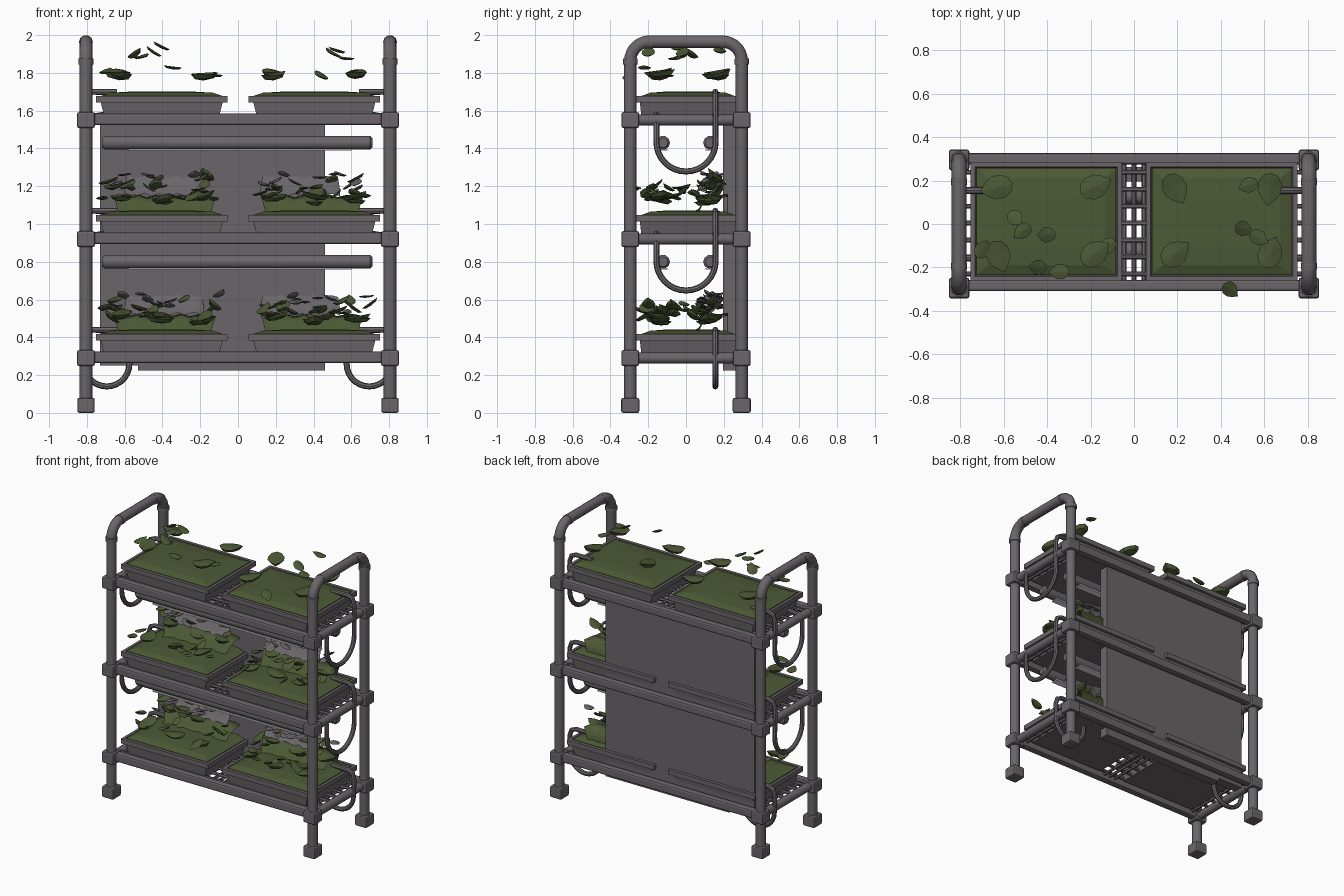
import bpy, bmesh, math, random
from mathutils import Vector, Matrix

if "Cube" in bpy.data.objects:
    bpy.data.objects.remove(bpy.data.objects["Cube"])

random.seed(4)


def material(name, col):
    m = bpy.data.materials.new(name)
    m.diffuse_color = (*col, 1)
    m.use_nodes = True
    m.node_tree.nodes["Principled BSDF"].inputs["Base Color"].default_value = m.diffuse_color
    return m


GREY = material("warm grey metal", (0.145, 0.130, 0.141))
GREEN = material("olive green", (0.073, 0.100, 0.036))
LIGHT = material("pale lamp", (0.78, 0.78, 0.80))


def add_mesh(name, bm, mat, smooth=False):
    bmesh.ops.recalc_face_normals(bm, faces=bm.faces)
    me = bpy.data.meshes.new(name)
    bm.to_mesh(me)
    bm.free()
    me.materials.append(mat)
    if smooth:
        me.shade_smooth()
    ob = bpy.data.objects.new(name, me)
    bpy.context.collection.objects.link(ob)
    return ob


def box(name, lo, hi, mat=GREY, bevel=0.0):
    bm = bmesh.new()
    bmesh.ops.create_cube(bm, size=1)
    lo, hi = Vector(lo), Vector(hi)
    for v in bm.verts:
        v.co = Vector((v.co[i] * (hi[i] - lo[i]) + (lo[i] + hi[i]) / 2 for i in range(3)))
    if bevel:
        bmesh.ops.bevel(bm, geom=bm.edges[:], offset=bevel, segments=2, affect='EDGES', profile=0.5)
    return add_mesh(name, bm, mat)


def tube(name, pts, r, res=3, mat=GREY, end=1.0):
    cu = bpy.data.curves.new(name, 'CURVE')
    cu.dimensions = '3D'
    cu.bevel_depth, cu.bevel_resolution, cu.use_fill_caps = r, res, True
    sp = cu.splines.new('POLY')
    sp.points.add(len(pts) - 1)
    for p, q in zip(sp.points, pts):
        p.co = (*q, 1)
    sp.points[0].radius = sp.points[-1].radius = end
    tmp = bpy.data.objects.new(name + "_path", cu)
    bpy.context.collection.objects.link(tmp)
    dg = bpy.context.evaluated_depsgraph_get()
    me = bpy.data.meshes.new_from_object(tmp.evaluated_get(dg))
    bpy.data.objects.remove(tmp)
    me.materials.clear()
    me.materials.append(mat)
    ob = bpy.data.objects.new(name, me)
    bpy.context.collection.objects.link(ob)
    bpy.ops.object.select_all(action='DESELECT')
    ob.select_set(True)
    bpy.context.view_layer.objects.active = ob
    bpy.ops.object.shade_smooth_by_angle(angle=math.radians(40))
    return ob


def arc(c, r, a0, a1, n, place):
    return [place(c[0] + r * math.cos(math.radians(a0 + (a1 - a0) * i / n)),
                  c[1] + r * math.sin(math.radians(a0 + (a1 - a0) * i / n))) for i in range(n + 1)]


def loft(name, cx, cy, rings, mat):
    """Stack of rectangles (half x, half y, z) closed at both ends."""
    bm = bmesh.new()
    prev = None
    for hx, hy, z in rings:
        ring = [bm.verts.new((cx + sx * hx, cy + sy * hy, z))
                for sx, sy in ((-1, -1), (1, -1), (1, 1), (-1, 1))]
        if prev:
            for i in range(4):
                bm.faces.new((prev[i], prev[(i + 1) % 4], ring[(i + 1) % 4], ring[i]))
        else:
            bm.faces.new(ring[::-1])
        prev = ring
    bm.faces.new(prev)
    return add_mesh(name, bm, mat)


def leaf(bm, c, size, yaw, tilt, cup=0.25):
    """Pointed leaf with a flat top and a rounded underside."""
    m = Matrix.Translation(c) @ Matrix.Rotation(yaw, 4, 'Z') @ Matrix.Rotation(tilt, 4, 'Y')
    rim, mid = [], []
    for i in range(10):
        a = 2 * math.pi * i / 10
        x, y = math.cos(a) * size * (0.65 if i == 0 else 0.5), math.sin(a) * size * 0.42
        rim.append(bm.verts.new(m @ Vector((x, y, 0.04 * size * math.cos(2 * a)))))
        mid.append(bm.verts.new(m @ Vector((0.72 * x, 0.72 * y, -0.7 * cup * size))))
    top = bm.verts.new(m @ Vector((0, 0, 0.04 * size)))
    low = bm.verts.new(m @ Vector((0, 0, -cup * size)))
    for i in range(10):
        j = (i + 1) % 10
        bm.faces.new((rim[i], rim[j], top))
        bm.faces.new((rim[j], rim[i], mid[i], mid[j]))
        bm.faces.new((mid[j], mid[i], low))


def bank(name, cx, s, rows, mat):
    """Wavy strip across a tray; rows are (y, z, half width)."""
    bm = bmesh.new()
    grid = [[bm.verts.new((cx + h * t, y + 0.012 * math.sin(t * 19), s + z + 0.008 * math.sin(t * 23)))
             for t in [j / 6 - 1 for j in range(13)]] for y, z, h in rows]
    for a, b in zip(grid, grid[1:]):
        for j in range(12):
            bm.faces.new((a[j], a[j + 1], b[j + 1], b[j]))
    add_mesh(name, bm, mat, True)


SHELVES = (1.55, 0.92, 0.29)
PY = 0.295

# side frames: post, rounded top, post
for side, sx in (("left", -1), ("right", 1)):
    x = sx * 0.805
    yz = lambda y, z: (x, y, z)
    path = [yz(PY, 0.04)] + arc((PY - 0.1, 1.865), 0.1, 0, 90, 7, yz) \
        + arc((-PY + 0.1, 1.865), 0.1, 90, 180, 7, yz) + [yz(-PY, 0.04)]
    tube(side + "_arch_post", path, 0.034)
    for fb, sy in (("back", 1), ("front", -1)):
        # elbow collars, feet
        tube(f"{side}_{fb}_collar_low", [yz(sy * PY, 1.845), yz(sy * PY, 1.875)], 0.040)
        tube(f"{side}_{fb}_collar_top", [yz(sy * 0.21, 1.963), yz(sy * 0.18, 1.963)], 0.037)
        box(f"{side}_{fb}_foot", (x - 0.046, sy * PY - 0.048, 0), (x + 0.046, sy * PY + 0.048, 0.08), bevel=0.010)
        # shelf clamps
        for k, s in enumerate(SHELVES):
            box(f"{side}_{fb}_clamp_{k}", (x - 0.047, sy * PY - 0.047, s - 0.042),
                (x + 0.047, sy * PY + 0.047, s + 0.042), bevel=0.010)

for k, s in enumerate(SHELVES):
    # shelf rails and grate
    for n, y in (("front", -0.283), ("back", 0.300)):
        box(f"{n}_rail_{k}", (-0.8, y - 0.026, s - 0.026), (0.8, y + 0.026, s + 0.036), bevel=0.012)
    for n, x in (("left", -0.8), ("right", 0.8)):
        tube(f"{n}_side_rail_{k}", [(x, -PY, s), (x, PY, s)], 0.030)
    for i in range(7):
        y = -0.23 + i * 0.078
        tube(f"grate_bar_{k}_{i}", [(-0.79, y, s + 0.015), (0.79, y, s + 0.015)], 0.011, 1)
    for i, x in enumerate((-0.73, -0.045, 0.0, 0.045, 0.73)):
        tube(f"grate_cross_{k}_{i}", [(x, -0.28, s + 0.008), (x, 0.29, s + 0.008)], 0.011, 1)

    for n, sx in (("left", -1), ("right", 1)):
        # tray with rim, planted surface
        cx, cy = sx * 0.404, 0.011
        loft(f"{n}_tray_{k}", cx, cy, [(0.300, 0.245, s), (0.322, 0.255, s + 0.092),
             (0.348, 0.274, s + 0.094), (0.348, 0.274, s + 0.128), (0.328, 0.252, s + 0.128),
             (0.322, 0.246, s + 0.100)], GREY)
        loft(f"{n}_green_bed_{k}", cx, cy, [(0.322, 0.246, s + 0.105), (0.322, 0.246, s + 0.128),
             (0.27, 0.20, s + 0.145), (0.15, 0.11, s + 0.152)], GREEN)

        # drain hose: loop at the side, or loop under the lowest shelf
        hx = sx * 0.82
        start = [(sx * 0.64, 0.155, s + 0.150), (sx * 0.77, 0.155, s + 0.150),
                 (sx * 0.807, 0.155, s + 0.135), (hx, 0.155, s + 0.095)]
        if k < 2:
            pts = start + arc((0, s - 0.115), 0.157, 0, -180, 16, lambda y, z: (hx, y, z)) \
                + [(hx, -0.157, s - 0.03), (sx * 0.80, -0.157, s + 0.015), (sx * 0.70, -0.157, s + 0.03)]
        else:
            pts = start + arc((0.695, s - 0.03), 0.12, 0, -180, 14, lambda a, z: (sx * a, 0.155, z)) \
                + [(sx * 0.575, 0.155, s + 0.03)]
        tube(f"{n}_drain_hose_{k}", pts, 0.016, 2)

    # leaves
    bm = bmesh.new()
    if k == 0:
        for sx in (-1, 1):
            for x in (0.185, 0.625):
                for y in (-0.14, 0.17):
                    leaf(bm, (sx * x, y, 1.80 + random.uniform(-0.01, 0.01)), 0.135,
                         random.uniform(0, 6.3), random.uniform(-0.25, 0.25))
        for x, y, z in ((-0.55, 0.03, 1.90), (-0.51, -0.03, 1.89), (-0.40, -0.05, 1.94), (-0.44, -0.20, 1.91),
                        (0.50, -0.02, 1.91), (0.53, 0.18, 1.92), (0.57, -0.06, 1.88), (0.44, -0.30, 1.79),
                        (-0.34, -0.22, 1.83), (-0.12, -0.10, 1.79), (-0.70, -0.12, 1.81)):
            leaf(bm, (x, y, z), 0.085, random.uniform(0, 6.3), random.uniform(-0.7, 0.7), 0.15)
    else:
        for sx in (-1, 1):
            for x in (0.20, 0.40, 0.62):
                for y in (-0.14, 0.12):
                    leaf(bm, (sx * x, y, s + 0.22 + random.uniform(-0.02, 0.02)), 0.13,
                         random.uniform(0, 6.3), random.uniform(-0.3, 0.3), 0.2)
            for i in range(18):
                y = random.uniform(-0.30, 0.18)
                leaf(bm, (sx * random.uniform(0.12, 0.72), y, s + random.uniform(0.21, 0.29) + 0.3 * max(y, 0)),
                     random.uniform(0.055, 0.10), random.uniform(0, 6.3), random.uniform(-0.7, 0.7), 0.15)
    add_mesh(f"leaves_{k}", bm, GREEN)

    if k == 0:
        continue
    # grey leaves close to the back panel
    bm = bmesh.new()
    for sx in (-1, 1):
        for i in range(9):
            leaf(bm, (sx * random.uniform(0.1, 0.7), random.uniform(0.08, 0.17), s + random.uniform(0.27, 0.35)),
                 0.075, random.uniform(0, 6.3), random.uniform(-0.6, 0.6), 0.12)
    add_mesh(f"grey_leaves_{k}", bm, GREY)

    # foliage bank rising to the back, with a grey slope up to the panel
    for n, sx in (("left", -1), ("right", 1)):
        bank(f"{n}_foliage_bank_{k}", sx * 0.39, s, ((0.03, 0.13, 0.24), (0.07, 0.155, 0.25),
             (0.09, 0.195, 0.26), (0.12, 0.22, 0.27), (0.22, 0.23, 0.27), (0.22, 0.13, 0.24)), GREEN)
        bank(f"{n}_bank_top_{k}", sx * 0.39 - (0.06 if sx > 0 else 0), s,
             ((0.12, 0.235, 0.21), (0.16, 0.27, 0.21), (0.19, 0.33, 0.20)), GREY)

    # grow light tubes with pale undersides
    z = SHELVES[k - 1] - 0.12
    for n, y in (("front", -0.122), ("back", 0.128)):
        tube(f"{n}_lamp_{k}", [(-0.72, y, z), (-0.705, y, z), (0.70, y, z), (0.712, y, z)], 0.037, end=0.7)
        box(f"{n}_lamp_strip_{k}", (-0.58, y - 0.025, z - 0.041), (0.60, y + 0.025, z - 0.032), LIGHT)

# back panel and its lower lip
box("back_panel", (-0.73, 0.195, 0.25), (0.46, 0.262, 1.54))
box("back_panel_lip", (-0.53, 0.195, 0.225), (0.46, 0.262, 0.255))
